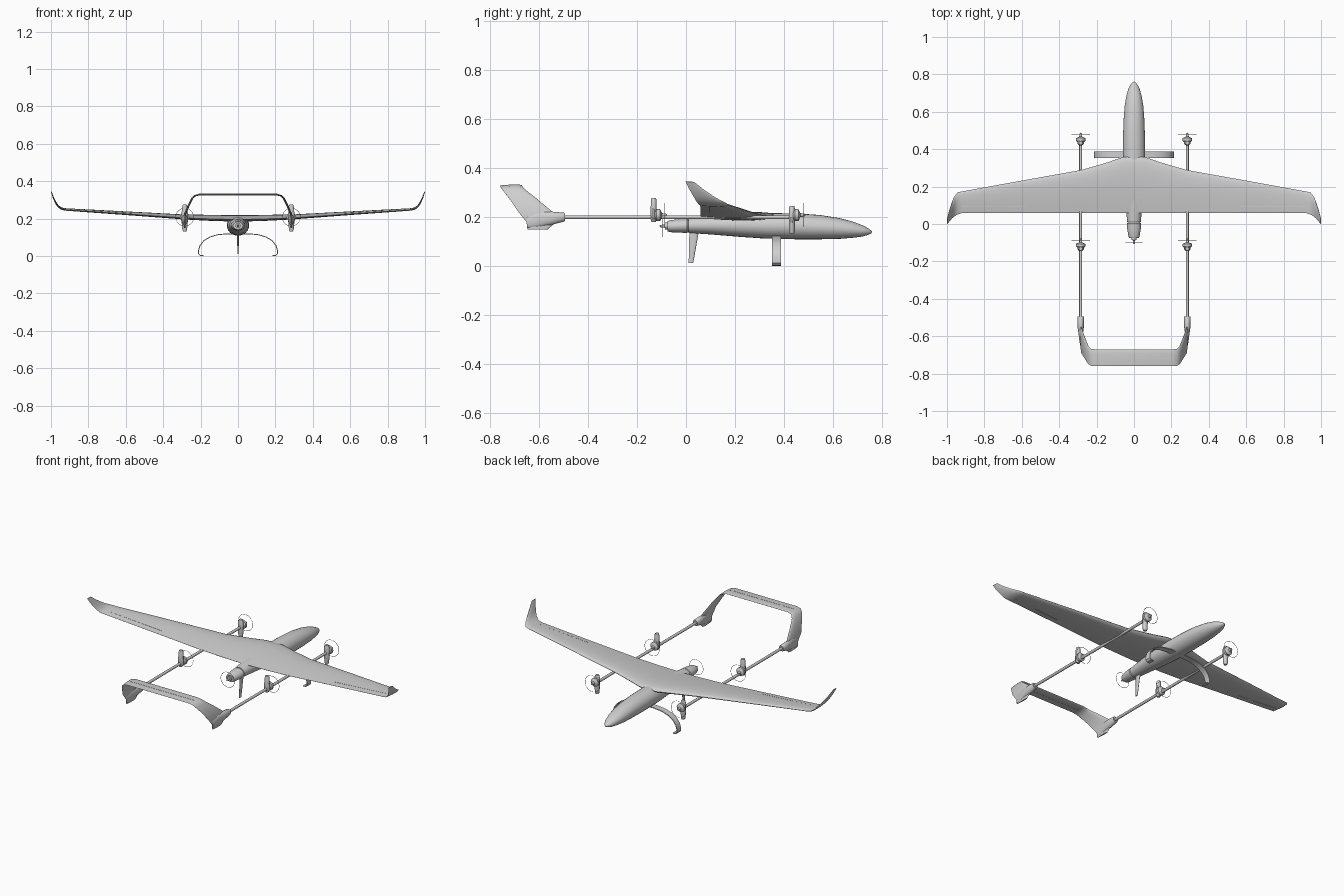
import bpy, bmesh, math
from mathutils import Vector

GREY = bpy.data.materials.new("airframe grey")
GREY.diffuse_color = (0.62, 0.62, 0.62, 1)


def finish(name, bm, angle=35):
    bmesh.ops.recalc_face_normals(bm, faces=bm.faces)
    mesh = bpy.data.meshes.new(name)
    bm.to_mesh(mesh)
    bm.free()
    mesh.materials.append(GREY)
    ob = bpy.data.objects.new(name, mesh)
    bpy.context.collection.objects.link(ob)
    bpy.ops.object.select_all(action='DESELECT')
    ob.select_set(True)
    bpy.context.view_layer.objects.active = ob
    bpy.ops.object.shade_smooth_by_angle(angle=math.radians(angle))
    return ob


def loft(name, sections, angle=35):
    """Skin a row of closed point loops and cap both ends."""
    bm = bmesh.new()
    rows = [[bm.verts.new(p) for p in s] for s in sections]
    n = len(rows[0])
    for a, b in zip(rows, rows[1:]):
        for i in range(n):
            j = (i + 1) % n
            bm.faces.new((a[i], a[j], b[j], b[i]))
    bm.faces.new(rows[0])
    bm.faces.new(rows[-1])
    return finish(name, bm, angle)


def foil(lead, trail, thick, normal, n=10):
    """Closed aerofoil loop from leading to trailing edge."""
    lead, trail = Vector(lead), Vector(trail)
    normal = Vector(normal).normalized()
    us = [(1 - math.cos(math.pi * i / n)) / 2 for i in range(n + 1)]

    def half(u):
        return thick * (1.485 * math.sqrt(u) - 0.63 * u - 1.758 * u**2
                        + 1.4215 * u**3 - 0.5 * u**4)
    top = [lead.lerp(trail, u) + normal * half(u) for u in us]
    low = [lead.lerp(trail, u) - normal * half(u) for u in us[1:]]
    return top + low[::-1]


def oval(y, w, z0, z1, x=0, n=24):
    zc, h = (z0 + z1) / 2, (z1 - z0) / 2
    return [(x + w * math.cos(2 * math.pi * i / n), y,
             zc + h * math.sin(2 * math.pi * i / n)) for i in range(n)]


def turned(name, x, z, profile, n=16):
    """Round part along y from (y, radius) pairs."""
    return loft(name, [oval(y, r, z - r, z + r, x, n) for y, r in profile])


def ring(name, x, y, z, radius=0.048, wire=0.0011):
    bpy.ops.mesh.primitive_torus_add(location=(x, y, z), rotation=(math.pi / 2, 0, 0),
                                     major_radius=radius, minor_radius=wire,
                                     major_segments=40, minor_segments=6)
    ob = bpy.context.object
    ob.name = name
    ob.data.materials.append(GREY)
    bpy.ops.object.shade_smooth_by_angle()


def hinge_strip(name, ends, y, thick):
    """Slim spanwise strip showing through both skins; ends are (x, z)."""
    loft(name, [[(x, y + dy, z + dz * thick) for dy, dz in
                 ((-0.0012, -1), (0.0012, -1), (0.0012, 1), (-0.0012, 1))] for x, z in ends])


# fuselage: y, half width, bottom, top
loft("fuselage", [oval(*s) for s in (
    (0.01, 0.036, 0.135, 0.195), (0.10, 0.045, 0.129, 0.205),
    (0.22, 0.056, 0.119, 0.212), (0.32, 0.060, 0.112, 0.216),
    (0.45, 0.059, 0.109, 0.215), (0.55, 0.056, 0.109, 0.208),
    (0.63, 0.050, 0.111, 0.195), (0.68, 0.042, 0.115, 0.182),
    (0.72, 0.031, 0.120, 0.167), (0.745, 0.019, 0.127, 0.154),
    (0.757, 0.008, 0.133, 0.145), (0.761, 0.001, 0.138, 0.140))])

# rear engine pod with pusher motor
loft("engine_pod", [oval(*s) for s in (
    (0.012, 0.030, 0.141, 0.188), (0.004, 0.038, 0.135, 0.194),
    (-0.02, 0.037, 0.136, 0.192), (-0.065, 0.030, 0.138, 0.187),
    (-0.076, 0.026, 0.142, 0.183))])
turned("pusher_motor", 0, 0.163, ((-0.07, 0.014), (-0.086, 0.014), (-0.087, 0.006),
                                  (-0.104, 0.005), (-0.108, 0.001)))
ring("pusher_rotor_ring", 0, -0.098, 0.163, 0.045)

# wing: x, leading y, trailing y, leading z, trailing z, thickness, lean of the section
half = ((0.0, 0.362, 0.06, 0.206, 0.196, 0.034, 0), (0.06, 0.358, 0.06, 0.206, 0.196, 0.034, 0),
        (0.14, 0.330, 0.06, 0.207, 0.198, 0.032, 0), (0.28, 0.289, 0.06, 0.211, 0.203, 0.026, 3),
        (0.60, 0.232, 0.06, 0.231, 0.225, 0.019, 4), (0.92, 0.174, 0.058, 0.250, 0.247, 0.013, 6),
        (0.945, 0.168, 0.050, 0.254, 0.254, 0.012, 25), (0.962, 0.145, 0.040, 0.266, 0.268, 0.010, 45),
        (0.975, 0.112, 0.028, 0.285, 0.289, 0.009, 58), (0.988, 0.070, 0.012, 0.314, 0.316, 0.007, 64),
        (0.998, 0.034, -0.002, 0.343, 0.345, 0.004, 65))


def wing_section(x, ly, ty, lz, tz, t, lean, side):
    a = math.radians(lean)
    return foil((side * x, ly, lz), (side * x, ty, tz), t,
                (-side * math.sin(a), 0, math.cos(a)))


loft("wing", [wing_section(*s, -1) for s in half[:0:-1]]
     + [wing_section(*s, 1) for s in half])
for side, s in (("left", -1), ("right", 1)):
    hinge_strip(side + "_aileron_hinge", ((s * 0.57, 0.2245), (s * 0.92, 0.2475)), 0.095, 0.005)

# tail: joined fins and stabiliser. x, z, leading y, trailing y, thickness, lean
fin = ((0.285, 0.150, -0.565, -0.648, 0.008, 90), (0.285, 0.180, -0.530, -0.652, 0.011, 90),
       (0.283, 0.225, -0.550, -0.688, 0.012, 82), (0.262, 0.275, -0.610, -0.722, 0.011, 68),
       (0.245, 0.308, -0.652, -0.748, 0.010, 58), (0.230, 0.323, -0.667, -0.758, 0.009, 30),
       (0.205, 0.329, -0.670, -0.760, 0.008, 0))


def tail_section(x, z, ly, ty, t, lean, side):
    a = math.radians(lean)
    return foil((side * x, ly, z), (side * x, ty, z), t,
                (side * math.sin(a), 0, math.cos(a)))


loft("tail", [tail_section(*s, -1) for s in fin]
     + [tail_section(*s, 1) for s in fin[::-1]])
hinge_strip("elevator_hinge", ((-0.21, 0.329), (0.21, 0.329)), -0.717, 0.0043)


# lift motor: tapered arm, motor can, spinner and rotor ring
def lift_motor(name, x, y, z, low, high):
    stations = ((low, 0.009, 0.010), (low + 0.008, 0.013, 0.012), (z - 0.015, 0.018, 0.013),
                (z + 0.015, 0.018, 0.013), (high - 0.008, 0.013, 0.012), (high, 0.009, 0.010))
    loft(name + "_arm", [[(x + w * math.cos(a), y + d * math.sin(a), h) for a in
                          [math.pi * (i + 0.5) / 6 for i in range(12)]]
                         for h, w, d in stations])
    turned(name + "_can", x, z, ((y + 0.005, 0.018), (y + 0.012, 0.025), (y + 0.026, 0.025),
                                 (y + 0.030, 0.017), (y + 0.034, 0.008), (y + 0.050, 0.006),
                                 (y + 0.055, 0.001)))
    ring(name + "_ring", x, y + 0.046, z)


for side, s in (("left", -1), ("right", 1)):
    x = s * 0.285
    turned(side + "_boom", x, 0.199, ((-0.53, 0.008), (0.435, 0.008)))
    loft(side + "_boom_socket", [oval(*q, x) for q in (
        (-0.495, 0.016, 0.184, 0.215), (-0.50, 0.018, 0.181, 0.218), (-0.55, 0.017, 0.168, 0.222),
        (-0.60, 0.010, 0.160, 0.220), (-0.65, 0.003, 0.156, 0.200))])
    lift_motor(side + "_front_motor", x, 0.433, 0.208, 0.132, 0.245)
    lift_motor(side + "_rear_motor", x, -0.132, 0.208, 0.180, 0.277)

# bowed landing gear strip
arch = [(0.185, 0.003), (0.203, 0.004), (0.211, 0.012), (0.211, 0.030), (0.203, 0.056),
        (0.183, 0.082), (0.150, 0.102), (0.110, 0.114), (0.060, 0.119)]
path = arch + [(-x, z) for x, z in arch[::-1]]
strip = []
for i, (x, z) in enumerate(path):
    a, b = path[max(i - 1, 0)], path[min(i + 1, len(path) - 1)]
    n = Vector((b[1] - a[1], 0, a[0] - b[0])).normalized() * 0.0025
    strip.append([Vector((x, y, z)) + n * k for y, k in
                  ((0.352, 1), (0.388, 1), (0.388, -1), (0.352, -1))])
loft("landing_gear_bow", strip, 40)

# rear skid strut
loft("rear_skid", [foil((0, ly, z), (0, ty, z), t, (1, 0, 0)) for z, ly, ty, t in (
    (0.012, 0.029, 0.011, 0.006), (0.02, 0.031, 0.011, 0.007), (0.15, 0.054, 0.014, 0.011))])
